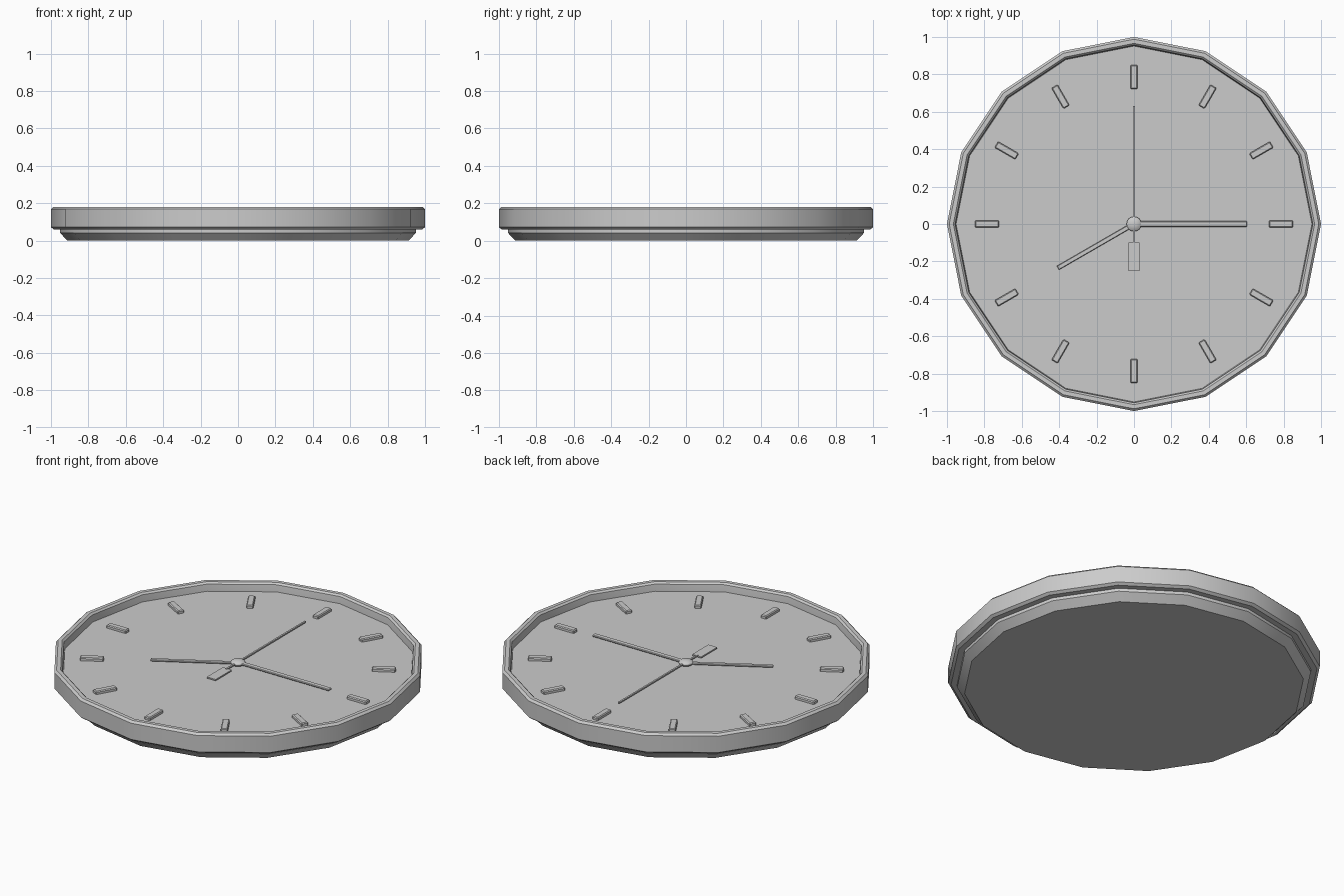
import bpy, bmesh
from math import pi, cos, sin, radians
from mathutils import Matrix

if "Cube" in bpy.data.objects:
    bpy.data.objects.remove(bpy.data.objects["Cube"])

SIDES = 16
FACE_Z = 0.13


def finish(name, bm, smooth=True):
    bmesh.ops.recalc_face_normals(bm, faces=bm.faces[:])
    me = bpy.data.meshes.new(name)
    bm.to_mesh(me)
    bm.free()
    ob = bpy.data.objects.new(name, me)
    bpy.context.collection.objects.link(ob)
    if smooth:
        bpy.ops.object.select_all(action='DESELECT')
        bpy.context.view_layer.objects.active = ob
        ob.select_set(True)
        bpy.ops.object.shade_smooth_by_angle(angle=radians(30))
    return ob


def lathe(name, profile, closed):
    """Turn an (r, z) profile into a 16-sided solid; open profiles get caps."""
    bm = bmesh.new()
    rings = [[bm.verts.new((r * cos(2 * pi * i / SIDES), r * sin(2 * pi * i / SIDES), z))
              for i in range(SIDES)] for r, z in profile]
    pairs = list(zip(rings, rings[1:]))
    if closed:
        pairs.append((rings[-1], rings[0]))
    else:
        bm.faces.new(rings[0])
        bm.faces.new(rings[-1])
    for a, b in pairs:
        for i in range(SIDES):
            j = (i + 1) % SIDES
            bm.faces.new((a[i], a[j], b[j], b[i]))
    return finish(name, bm)


def bar(name, start, end, width, z0, z1, angle, bevel=0.0):
    """Flat bar running outward from the centre at the given angle."""
    bm = bmesh.new()
    bmesh.ops.create_cube(bm, size=1)
    bm.transform(Matrix.Translation(((start + end) / 2, 0, (z0 + z1) / 2))
                 @ Matrix.Diagonal((end - start, width, z1 - z0, 1)))
    if bevel:
        bmesh.ops.bevel(bm, geom=bm.edges[:], offset=bevel, segments=1, affect='EDGES')
    bm.transform(Matrix.Rotation(radians(angle), 4, 'Z'))
    return finish(name, bm, smooth=False)


# Clock body with chamfered back edge; its top is the dial
lathe("body", [(0.912, 0), (0.952, 0.042), (0.952, FACE_Z)], closed=False)

# Raised outer rim
lathe("rim", [(0.95, 0.06), (0.985, 0.06), (1.0, 0.072), (1.0, 0.168),
              (0.988, 0.18), (0.966, 0.18), (0.956, 0.17), (0.95, 0.12)], closed=True)

# Twelve hour markers
for h in range(12):
    bar(f"hour_marker_{h + 1}", 0.722, 0.85, 0.038, FACE_Z - 0.01, 0.148, 30 * h, bevel=0.005)

# Hands and the second hand's counterweight
bar("hour_hand", 0, 0.47, 0.024, 0.138, 0.148, 210, bevel=0.003)
bar("minute_hand", 0, 0.605, 0.03, 0.142, 0.152, 0, bevel=0.003)
bar("second_hand", -0.11, 0.63, 0.01, 0.143, 0.151, 90)
bar("second_hand_counterweight", 0.10, 0.25, 0.058, 0.14, 0.148, 270)

# Domed hub
bm = bmesh.new()
bmesh.ops.create_uvsphere(bm, u_segments=16, v_segments=8, radius=0.04)
bm.transform(Matrix.Translation((0, 0, 0.146)) @ Matrix.Diagonal((1, 1, 0.45, 1)))
finish("hub", bm)
